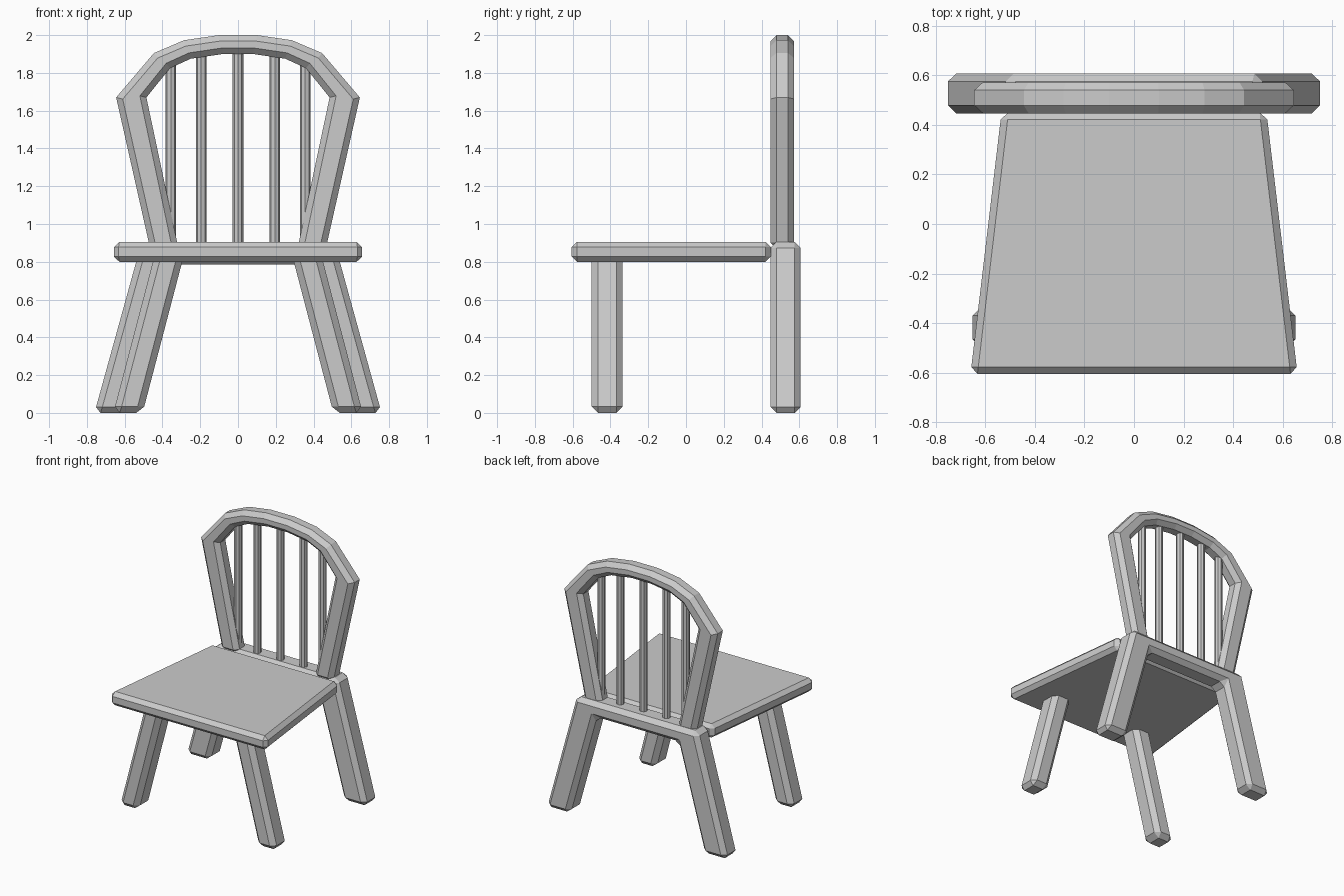
import bpy
import bmesh
from mathutils import Vector

cube = bpy.data.objects.get("Cube")
if cube:
    bpy.data.objects.remove(cube, do_unlink=True)

GREY = (0.6, 0.6, 0.6, 1.0)
grey = bpy.data.materials.new("plain grey")
grey.diffuse_color = GREY
grey.use_nodes = True
grey.node_tree.nodes["Principled BSDF"].inputs["Base Color"].default_value = GREY


def slab(name, outline, offset, depth, chamfer):
    """Extrude a closed 3D outline along depth and chamfer its sharp edges."""
    bm = bmesh.new()
    face = bm.faces.new([bm.verts.new(Vector(p) + Vector(offset)) for p in outline])
    moved = bmesh.ops.extrude_face_region(bm, geom=[face])["geom"]
    verts = [g for g in moved if isinstance(g, bmesh.types.BMVert)]
    bmesh.ops.translate(bm, verts=verts, vec=depth)
    bmesh.ops.recalc_face_normals(bm, faces=bm.faces)
    mesh = bpy.data.meshes.new(name)
    bm.to_mesh(mesh)
    bm.free()
    mesh.materials.append(grey)
    obj = bpy.data.objects.new(name, mesh)
    bpy.context.collection.objects.link(obj)
    bevel = obj.modifiers.new("chamfer", "BEVEL")
    bevel.width = chamfer
    bevel.segments = 1
    bevel.limit_method = "ANGLE"
    bevel.angle_limit = 1.05
    return obj


def upright(half):
    """Mirror half an outline in x, giving a closed loop in the xz plane."""
    return [(x, 0, z) for x, z in half] + [(-x, 0, z) for x, z in reversed(half)]


# Tapered seat
slab("seat", [(-0.66, -0.605, 0), (0.66, -0.605, 0), (0.535, 0.45, 0), (-0.535, 0.45, 0)],
     (0, 0, 0.8), (0, 0, 0.105), 0.028)

# Splayed front legs
for side, label in ((1, "left"), (-1, "right")):
    leg = [(0.505, 0), (0.66, 0), (0.44, 0.84), (0.285, 0.84)]
    slab("front_leg_" + label, [(side * x, 0, z) for x, z in leg],
         (0, -0.5, 0), (0, 0.165, 0), 0.034)

# Back legs joined by the rear rail
slab("back_legs_and_rail", upright([(0.345, 0.785), (0.565, 0), (0.76, 0), (0.51, 0.905)]),
     (0, 0.447, 0), (0, 0.16, 0), 0.032)

# Arched backrest frame: inner edge, then outer edge
inner = [(0.08, 1.9), (0.25, 1.875), (0.36, 1.825), (0.485, 1.67), (0.315, 0.87)]
outer = [(0.465, 0.87), (0.645, 1.67), (0.445, 1.905), (0.285, 1.973), (0.1, 2.0)]
slab("backrest_arch", upright(inner + outer), (0, 0.447, 0), (0, 0.125, 0), 0.032)

# Backrest spindles
for i, (x, top) in enumerate(((-0.355, 1.85), (-0.195, 1.91), (0, 1.93),
                              (0.195, 1.91), (0.355, 1.85))):
    bottom = 0.87
    bpy.ops.mesh.primitive_cylinder_add(vertices=8, radius=0.028, depth=top - bottom,
                                        location=(x, 0.51, (top + bottom) / 2))
    spindle = bpy.context.object
    spindle.name = "spindle_%d" % (i + 1)
    spindle.data.materials.append(grey)
